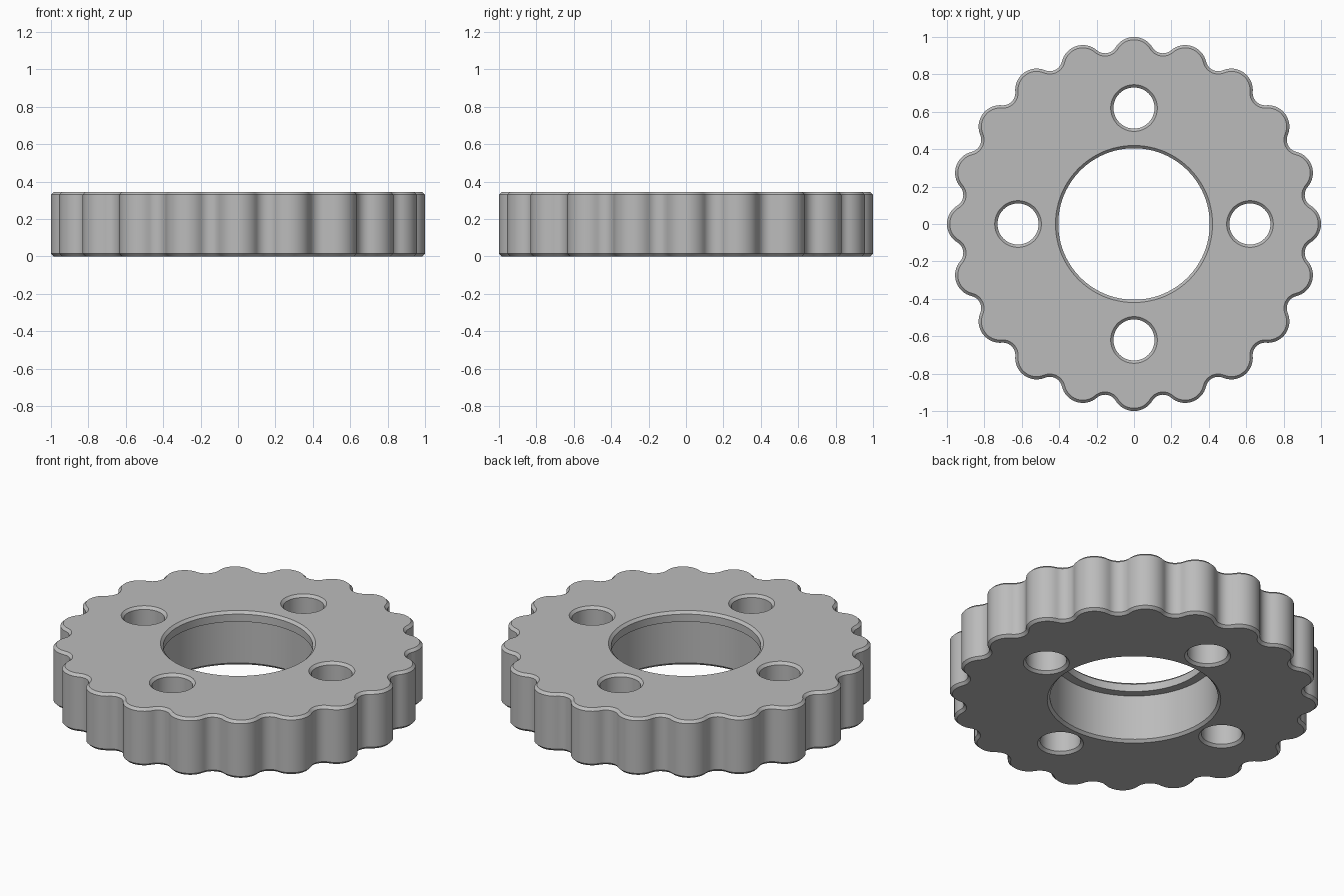
import bpy, bmesh
from math import pi, sin, cos, atan2, hypot, radians

cube = bpy.data.objects.get("Cube")
if cube:
    bpy.data.objects.remove(cube, do_unlink=True)

HEIGHT, CHAMFER = 0.345, 0.015
LOBES, LOBE_R, VALLEY = 20, 0.115, 0.925
STEP = 2 * pi / LOBES


def scalloped_outline(inset):
    """Round lobes joined by tangent hollow arcs, moved inward by inset."""
    c = 1 - LOBE_R
    # Centre distance of the hollow arc that touches both neighbouring lobes
    k = VALLEY - LOBE_R
    r = (c * c - k * k) / (2 * (c * cos(STEP / 2) - k))
    vx, vy = r * cos(STEP / 2), r * sin(STEP / 2)
    phi = atan2(vy, vx - c)
    lobe, hollow = LOBE_R - inset, r - VALLEY + inset
    points = []
    for i in range(LOBES):
        base = i * STEP
        for j in range(17):
            a = phi * (j / 8 - 1)
            points.append((c + lobe * cos(a), lobe * sin(a), base))
        for j in range(1, 12):
            a = pi + phi + (STEP - 2 * phi) * j / 12
            points.append((vx + hollow * cos(a), vy + hollow * sin(a), base))
    return [(x * cos(b) - y * sin(b), x * sin(b) + y * cos(b))
            for x, y, b in points]


def circle(radius, cx=0, cy=0, sides=96):
    return [(cx + radius * cos(2 * pi * i / sides),
             cy + radius * sin(2 * pi * i / sides)) for i in range(sides)]


def wall(bm, levels):
    """Bridge outlines stacked from bottom to top; return the end edges."""
    rings = [[bm.verts.new((x, y, z)) for x, y in pts] for pts, z in levels]
    for low, high in zip(rings, rings[1:]):
        for i in range(len(low)):
            bm.faces.new((low[i - 1], low[i], high[i], high[i - 1]))
    return [[bm.edges.get((ring[i - 1], ring[i])) for i in range(len(ring))]
            for ring in (rings[0], rings[-1])]


bm = bmesh.new()
low, high = CHAMFER, HEIGHT - CHAMFER

# Scalloped rim with chamfered edges
ends = [wall(bm, [(scalloped_outline(CHAMFER), 0), (scalloped_outline(0), low),
                  (scalloped_outline(0), high), (scalloped_outline(CHAMFER), HEIGHT)])]

# Central bore, narrowed by a lip near the top
ends.append(wall(bm, [(circle(0.47), 0), (circle(0.455), low),
                      (circle(0.455), 0.285), (circle(0.405), 0.285),
                      (circle(0.405), high), (circle(0.42), HEIGHT)]))

# Four chamfered bolt holes
for i in range(4):
    x, y = 0.62 * cos(i * pi / 2), 0.62 * sin(i * pi / 2)
    ends.append(wall(bm, [(circle(r, x, y, 48), z) for r, z in
                          ((0.125, 0), (0.11, low), (0.11, high), (0.125, HEIGHT))]))

# Flat bottom and top faces around the holes
for side, facing in ((0, -1), (1, 1)):
    edges = [e for pair in ends for e in pair[side]]
    bmesh.ops.triangle_fill(bm, edges=edges, use_beauty=True, normal=(0, 0, facing))
bmesh.ops.recalc_face_normals(bm, faces=bm.faces)

mesh = bpy.data.meshes.new("scalloped_ring")
bm.to_mesh(mesh)
bm.free()
ring = bpy.data.objects.new("scalloped_ring", mesh)
bpy.context.collection.objects.link(ring)

# Plain grey finish
grey = bpy.data.materials.new("plain grey")
grey.use_nodes = True
colour = (0.5, 0.5, 0.5, 1)
grey.diffuse_color = colour
grey.node_tree.nodes["Principled BSDF"].inputs["Base Color"].default_value = colour
mesh.materials.append(grey)

bpy.ops.object.select_all(action="DESELECT")
ring.select_set(True)
bpy.context.view_layer.objects.active = ring
bpy.ops.object.shade_smooth_by_angle(angle=radians(30))
